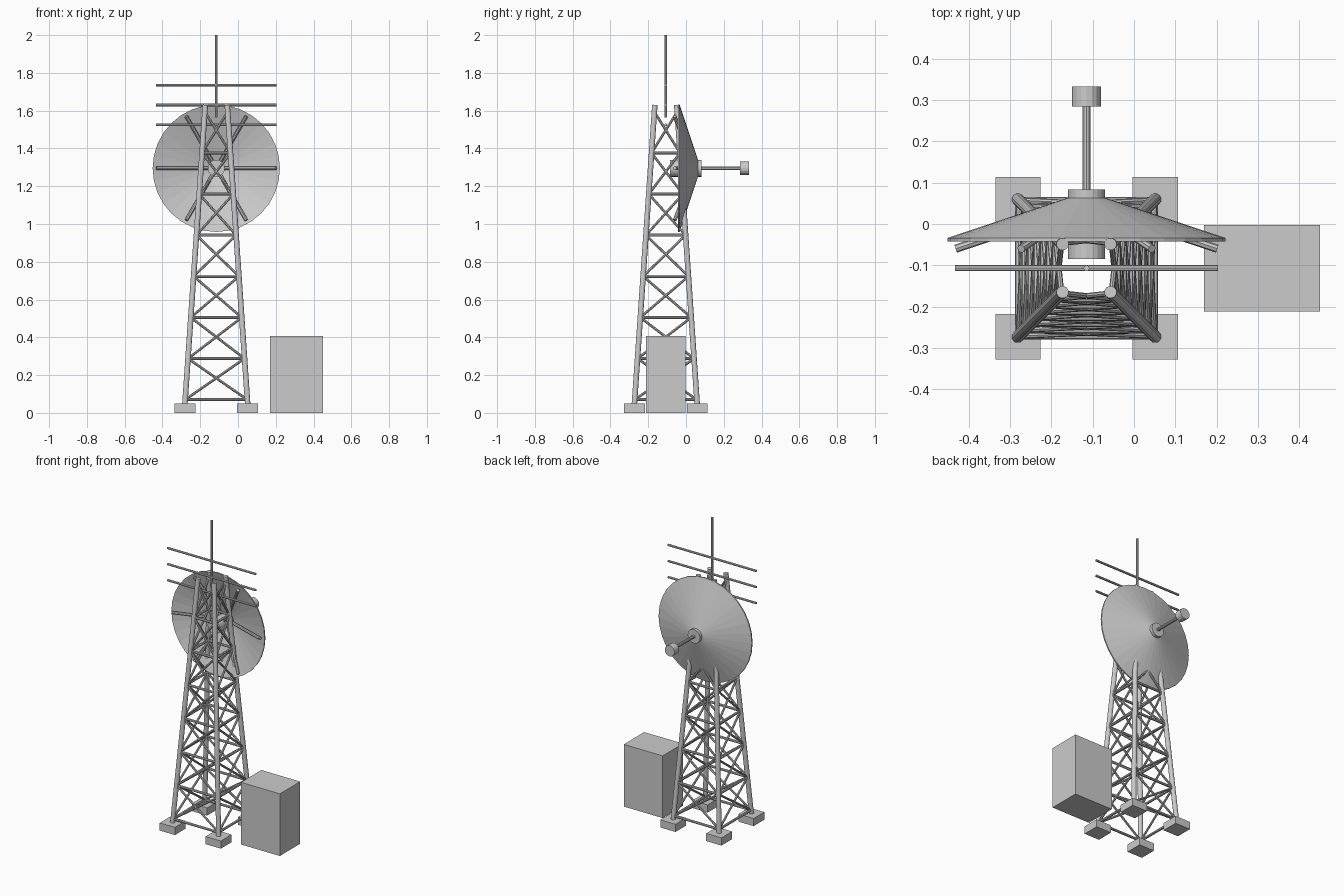
import bpy, bmesh
from math import sin, cos, pi, radians
from mathutils import Vector, Matrix

if "Cube" in bpy.data.objects:
    bpy.data.objects.remove(bpy.data.objects["Cube"])

CX, CY = -0.115, -0.107        # tower axis
DISH_Z = 1.295


def make_object(name, bm):
    bmesh.ops.recalc_face_normals(bm, faces=bm.faces)
    mesh = bpy.data.meshes.new(name)
    bm.to_mesh(mesh)
    bm.free()
    ob = bpy.data.objects.new(name, mesh)
    bpy.context.collection.objects.link(ob)
    return ob


def rods(name, spans, r, sides=8):
    """One object made of cylinders between pairs of points."""
    bm = bmesh.new()
    for a, b in spans:
        a, b = Vector(a), Vector(b)
        d = b - a
        m = Matrix.Translation((a + b) / 2) @ d.to_track_quat('Z', 'Y').to_matrix().to_4x4()
        bmesh.ops.create_cone(bm, cap_ends=True, segments=sides, radius1=r, radius2=r,
                              depth=d.length, matrix=m)
    return make_object(name, bm)


def box(name, lo, hi):
    lo, hi = Vector(lo), Vector(hi)
    bm = bmesh.new()
    bmesh.ops.create_cube(bm, size=1, matrix=Matrix.Translation((lo + hi) / 2)
                          @ Matrix.Diagonal((*(hi - lo), 1)))
    return make_object(name, bm)


def leg_point(i, z):
    """Point on leg axis i (0-3, counter-clockwise) at height z."""
    t = (z - 0.05) / 1.58
    h = 0.166 + (0.058 - 0.166) * t
    sx, sy = [(-1, -1), (1, -1), (1, 1), (-1, 1)][i % 4]
    return (CX + sx * h, CY + sy * h, z)


# Concrete feet and tower legs
for i in range(4):
    x, y, _ = leg_point(i, 0.05)
    box(f"foot_{i + 1}", (x - 0.055, y - 0.055, 0), (x + 0.055, y + 0.055, 0.05))
    rods(f"tower_leg_{i + 1}", [(leg_point(i, 0.045), leg_point(i, 1.63))], 0.015, 12)

# Lattice bracing: horizontal rings and crossed diagonals
levels = [0.07 + 0.2177 * k for k in range(8)]
rods("ring_braces", [(leg_point(i, z), leg_point(i + 1, z))
                     for z in levels[:-1] for i in range(4)], 0.008)
cross = []
for lo, hi in zip(levels, levels[1:]):
    for i in range(4):
        cross += [(leg_point(i, lo), leg_point(i + 1, hi)),
                  (leg_point(i + 1, lo), leg_point(i, hi))]
rods("cross_braces", cross, 0.0068)

# Dish: hollow cone shell, spun about the y axis
profile = [(0.04, 0.055), (0.337, -0.042), (0.337, -0.034), (0.04, 0.065)]
bm = bmesh.new()
N = 32
rings = [[bm.verts.new((CX + r * cos(2 * pi * k / N), y, DISH_Z + r * sin(2 * pi * k / N)))
          for k in range(N)] for r, y in profile]
for j in range(4):
    a, b = rings[j], rings[(j + 1) % 4]
    for k in range(N):
        n = (k + 1) % N
        bm.faces.new((a[k], a[n], b[n], b[k]))
make_object("dish", bm)

# Ribs behind the dish
rods("dish_ribs", [((CX + 0.03 * c, 0.036, DISH_Z + 0.03 * s),
                    (CX + 0.317 * c, -0.06, DISH_Z + 0.317 * s))
                   for c, s in [(cos(radians(60 * k)), sin(radians(60 * k))) for k in range(6)]],
     0.010)

# Hub, feed arm and feed horn along the dish axis
for name, y0, y1, r, n in [("dish_hub", -0.085, 0.083, 0.045, 20),
                           ("feed_arm", 0.08, 0.29, 0.010, 10),
                           ("feed_horn", 0.285, 0.333, 0.035, 16)]:
    rods(name, [((CX, y0, DISH_Z), (CX, y1, DISH_Z))], r, n)

# Mast and horizontal antenna elements
rods("mast", [((CX, CY, 1.565), (CX, CY, 2.0))], 0.0075)
for k, z in enumerate((1.525, 1.63, 1.735)):
    rods(f"antenna_element_{k + 1}", [((CX - 0.319, CY, z), (CX + 0.319, CY, z))], 0.0072)

# Equipment cabinet
box("equipment_cabinet", (0.17, -0.212, 0), (0.451, -0.002, 0.406))
